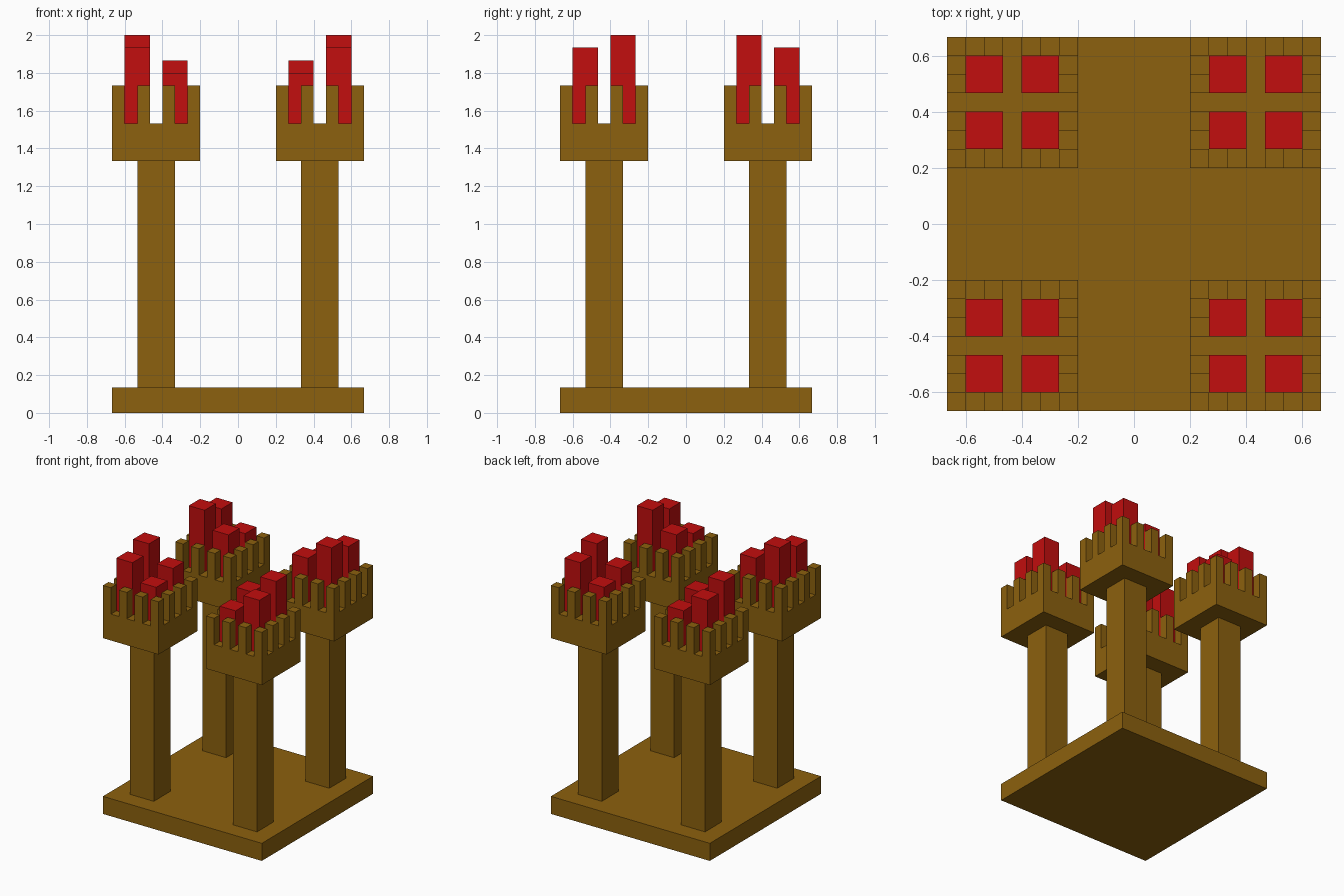
import bpy
import bmesh
from mathutils import Matrix, Vector

cube = bpy.data.objects.get("Cube")
if cube:
    bpy.data.objects.remove(cube, do_unlink=True)

U = 2 / 30  # one block: the model is 30 blocks tall


def material(name, color):
    mat = bpy.data.materials.new(name)
    mat.use_nodes = True
    mat.diffuse_color = color
    mat.node_tree.nodes["Principled BSDF"].inputs["Base Color"].default_value = color
    return mat


BROWN = material("brown", (0.262, 0.119, 0.0044, 1))
RED = material("red", (0.54, 0.0044, 0.0044, 1))


def boxes(name, mat, corners, mirrored=True):
    """One object from boxes given as (low corner, high corner) in blocks."""
    bm = bmesh.new()
    for low, high in corners:
        low, high = Vector(low) * U, Vector(high) * U
        place = Matrix.Translation((low + high) / 2) @ Matrix.Diagonal((*(high - low), 1))
        bmesh.ops.create_cube(bm, size=1, matrix=place)
    mesh = bpy.data.meshes.new(name)
    bm.to_mesh(mesh)
    bm.free()
    mesh.materials.append(mat)
    obj = bpy.data.objects.new(name, mesh)
    bpy.context.collection.objects.link(obj)
    if mirrored:  # repeat the tower part at all four corners
        mod = obj.modifiers.new("four_corners", 'MIRROR')
        mod.use_axis = (True, True, False)
        mod.use_mirror_merge = False
    return obj


# Square base slab
boxes("base", BROWN, [((-10, -10, 0), (10, 10, 2))], mirrored=False)

# Pillars and the wider platforms on top of them
boxes("pillars", BROWN, [((5, 5, 2), (8, 8, 20))])
boxes("platforms", BROWN, [((3, 3, 20), (10, 10, 23))])

# Battlements: every second block around the platform rim
steps = (3, 5, 7, 9)
rim = [(x, y) for x in steps for y in steps if x in (3, 9) or y in (3, 9)]
boxes("battlements", BROWN, [((x, y, 23), (x + 1, y + 1, 26)) for x, y in rim])

# Four red blocks of different height on each platform
tops = {(7, 7): 29, (7, 4): 30, (4, 7): 27, (4, 4): 28}
boxes("red_blocks", RED, [((x, y, 23), (x + 2, y + 2, z)) for (x, y), z in tops.items()])
